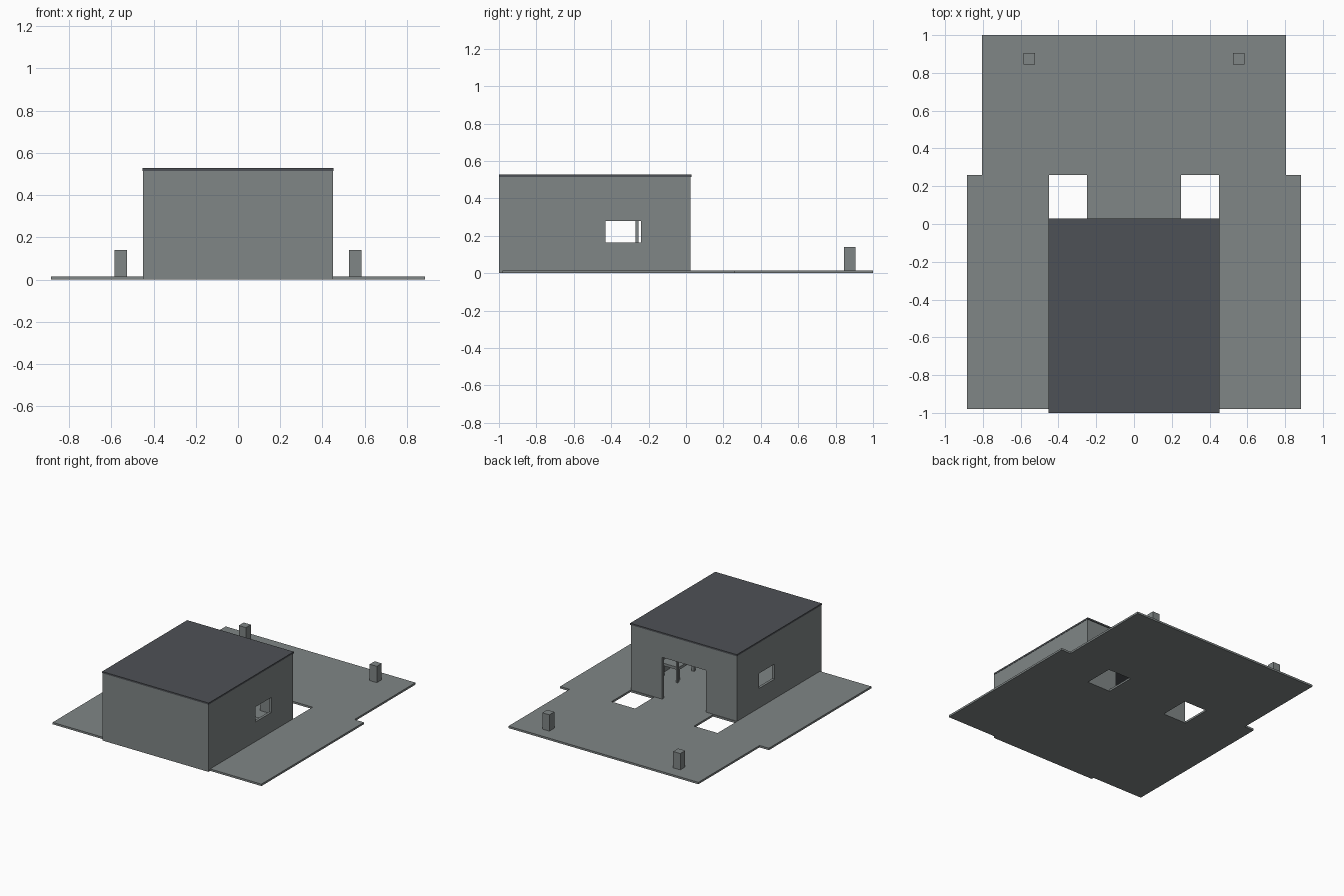
import bpy, bmesh
from mathutils import Vector, Matrix

cube = bpy.data.objects.get("Cube")
if cube:
    bpy.data.objects.remove(cube, do_unlink=True)


def material(name, rgb):
    m = bpy.data.materials.new(name)
    m.use_nodes = True
    m.diffuse_color = (*rgb, 1)
    m.node_tree.nodes["Principled BSDF"].inputs["Base Color"].default_value = (*rgb, 1)
    return m


GREY = material("concrete grey", (0.215, 0.237, 0.237))
DARK = material("roof charcoal", (0.076, 0.083, 0.092))


def finish(bm, name, mat):
    bmesh.ops.recalc_face_normals(bm, faces=bm.faces)
    mesh = bpy.data.meshes.new(name)
    bm.to_mesh(mesh)
    bm.free()
    mesh.materials.append(mat)
    ob = bpy.data.objects.new(name, mesh)
    bpy.context.collection.objects.link(ob)
    return ob


def box(name, lo, hi, mat):
    lo, hi = Vector(lo), Vector(hi)
    bm = bmesh.new()
    bmesh.ops.create_cube(bm, size=1, matrix=Matrix.Translation((lo + hi) / 2)
                          @ Matrix.Diagonal((*(hi - lo), 1)))
    return finish(bm, name, mat)


def panel(name, us, vs, keep, place, depth, mat):
    """Extruded plate made of the grid cells accepted by keep(u, v)."""
    bm = bmesh.new()
    for u0, u1 in zip(us, us[1:]):
        for v0, v1 in zip(vs, vs[1:]):
            if keep((u0 + u1) / 2, (v0 + v1) / 2):
                bm.faces.new([bm.verts.new(place(u, v)) for u, v in
                              ((u0, v0), (u1, v0), (u1, v1), (u0, v1))])
    bmesh.ops.remove_doubles(bm, verts=bm.verts, dist=1e-5)
    top = bmesh.ops.extrude_face_region(bm, geom=bm.faces[:])["geom"]
    bmesh.ops.translate(bm, vec=depth,
                        verts=[g for g in top if isinstance(g, bmesh.types.BMVert)])
    return finish(bm, name, mat)


W, FRONT, BACK, TOP, T = 0.45, -1.0, 0.025, 0.515, 0.02

# Ground slab with a narrower yard and two square openings beside the doorway
panel("ground_slab",
      [-0.885, -0.805, -W, -0.25, 0.25, W, 0.805, 0.885], [-0.98, 0.03, 0.26, 1.0],
      lambda x, y: not (y > 0.26 and abs(x) > 0.805)
      and not (0.03 < y < 0.26 and 0.25 < abs(x) < W),
      lambda x, y: (x, y, 0), (0, 0, 0.015), GREY)

# House shell
box("front_wall", (-W, FRONT, 0), (W, FRONT + T, TOP), GREY)
panel("back_wall", [-W, -0.185, 0.185, W], [0, 0.015, 0.335, TOP],
      lambda x, z: abs(x) > 0.185 or z > 0.335 or z < 0.015,
      lambda x, z: (x, BACK, z), (0, -T, 0), GREY)
for side, s in (("left", 1), ("right", -1)):
    panel(side + "_wall", [FRONT + T, -0.43, -0.24, BACK - T], [0, 0.165, 0.28, TOP],
          lambda y, z: not (-0.43 < y < -0.24 and 0.165 < z < 0.28),
          lambda y, z: (s * W, y, z), (-s * T, 0, 0), GREY)
    # Yard post
    box(side + "_yard_post", (s * 0.555 - 0.03, 0.845, 0.015),
        (s * 0.555 + 0.03, 0.905, 0.14), GREY)
box("roof", (-W - 0.002, FRONT, TOP), (W + 0.002, BACK + 0.005, 0.528), DARK)

# Workbench and slim post inside
box("bench_top", (0.26, -0.5, 0.1), (0.42, -0.28, 0.12), GREY)
for i, x in enumerate((0.265, 0.395)):
    for j, y in enumerate((-0.495, -0.305)):
        box(f"bench_leg_{i}{j}", (x, y, 0.015), (x + 0.02, y + 0.02, 0.1), GREY)
box("inner_post", (0.25, -0.27, 0.015), (0.265, -0.255, TOP), GREY)
